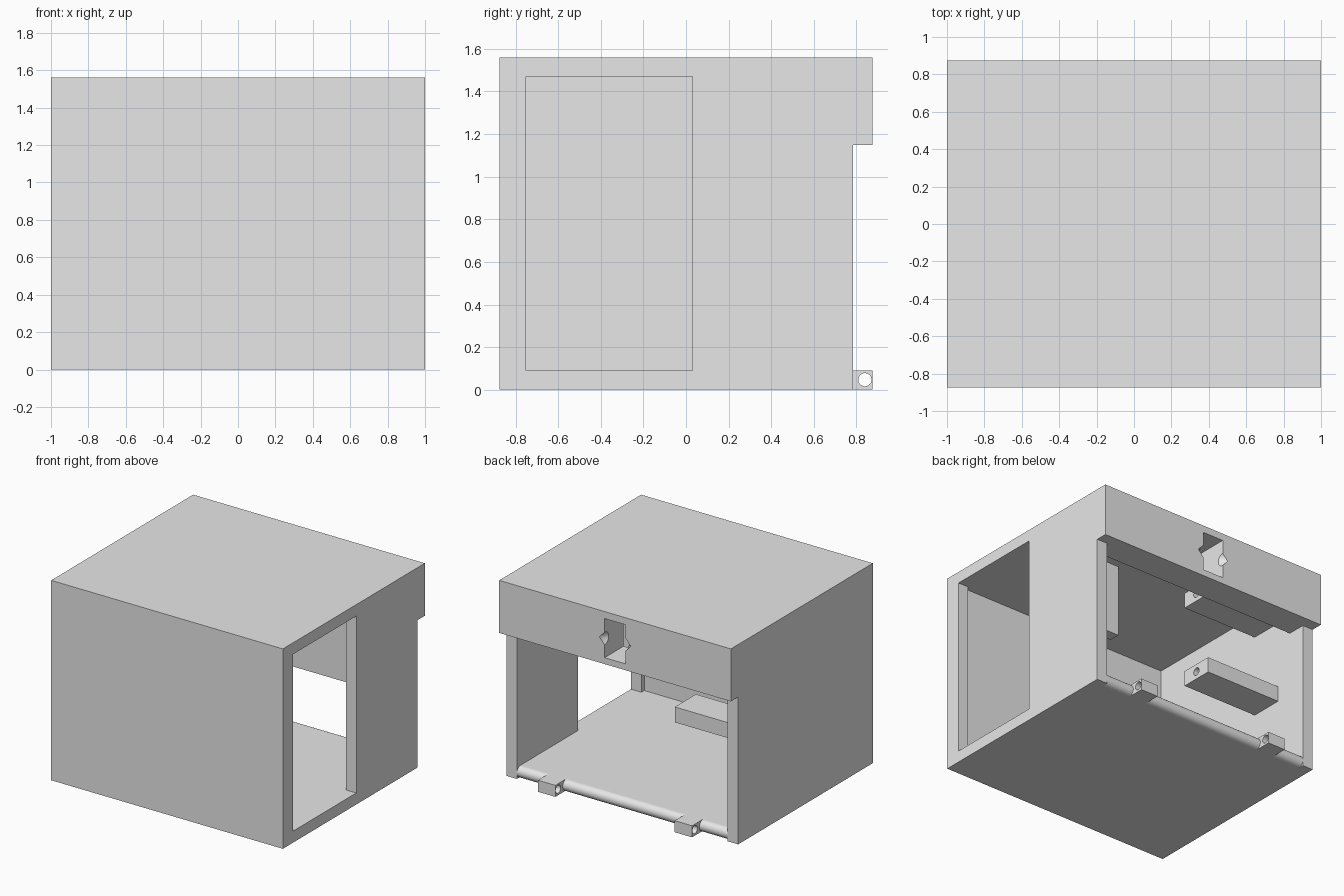
import bpy
import math

cube = bpy.data.objects.get("Cube")
if cube:
    bpy.data.objects.remove(cube, do_unlink=True)

grey = bpy.data.materials.new("plain_grey")
grey.use_nodes = True
COLOUR = (0.8, 0.8, 0.8, 1)
grey.diffuse_color = COLOUR
grey.node_tree.nodes["Principled BSDF"].inputs["Base Color"].default_value = COLOUR

W, T, H = 1.0, 0.09, 1.56          # half width, wall thickness, height
FRONT, REAR, BACK = -0.875, 0.785, 0.875
INNER = W - T


def finish(ob, name):
    ob.name = name
    ob.data.materials.clear()
    ob.data.materials.append(grey)
    return ob


def box(name, xs, ys, zs):
    """Box given by its span on each axis."""
    spans = (xs, ys, zs)
    bpy.ops.mesh.primitive_cube_add(size=1, location=[(a + b) / 2 for a, b in spans])
    ob = bpy.context.object
    ob.scale = [b - a for a, b in spans]
    bpy.ops.object.transform_apply(location=False, rotation=False, scale=True)
    return finish(ob, name)


def rod(name, centre, r1, r2, length, turn=1):
    """Cylinder or cone lying along x."""
    bpy.ops.mesh.primitive_cone_add(vertices=32, radius1=r1, radius2=r2, depth=length,
                                    location=centre, rotation=(0, turn * math.pi / 2, 0))
    return finish(bpy.context.object, name)


def boolean(ob, other, operation):
    """Apply a boolean and remove the second solid."""
    other.hide_render = True
    mod = ob.modifiers.new(operation, "BOOLEAN")
    mod.operation, mod.object, mod.solver = operation, other, "EXACT"
    bpy.context.view_layer.objects.active = ob
    bpy.ops.object.modifier_apply(modifier=mod.name)
    bpy.data.objects.remove(other, do_unlink=True)


def cut(ob, other):
    boolean(ob, other, "DIFFERENCE")


# Main shell with an overhanging band at the top of the back
shell = box("shell", (-W, W), (FRONT, BACK), (0, H))
cut(shell, box("overhang_cutter", (-2, 2), (REAR, 2), (-1, 1.15)))

# Interior room, back opening and side window
LINTEL = 0.64
cut(shell, box("room_cutter", (-INNER, INNER), (FRONT + T, LINTEL), (T, H - T)))
cut(shell, box("opening_cutter", (-INNER, INNER), (LINTEL - 0.1, 1), (T, 1.15)))
cut(shell, box("window_cutter", (INNER - 0.05, W + 0.1), (-0.75, 0.03), (T, H - T)))

# Latch slot in the band with a cone dimple on each side
slot = 0.09
cut(shell, box("slot_cutter", (-slot, slot), (LINTEL - 0.05, 1), (1.2, 1.505)))
for side in (-1, 1):
    cut(shell, rod("dimple_cutter", (side * (slot + 0.02), BACK, 1.35), 0.055, 0, 0.05, side))

# Floor edge: square sill removed and replaced by a rounded one
cut(shell, box("sill_cutter", (-INNER, INNER), (REAR - T / 2, 1), (-0.1, T + 0.02)))
sill = rod("rounded_sill", (0, REAR - T / 2, T / 2), T / 2, T / 2, 2 * INNER)

# Hinge knuckles with pin holes
for side, label in ((1, "left"), (-1, "right")):
    x = side * 0.59
    knuckle = box(label + "_hinge_knuckle", (x - 0.075, x + 0.075), (0.74, BACK), (0, T))
    cut(knuckle, rod("pin_cutter", (x, 0.84, 0.047), 0.031, 0.031, 0.4))

# Two brackets on the right wall, each with a blind screw hole
for label, low in (("lower", 0.65), ("upper", 1.29)):
    bracket = box(label + "_bracket", (-INNER, -0.26), (0.25, 0.51), (low, low + 0.12))
    cut(bracket, rod("screw_cutter", (-0.36, 0.38, low + 0.06), 0.03, 0.03, 0.3))

# Panel hanging from the ceiling beside the window
box("hanging_panel", (0.276, INNER), (0.07, 0.157), (0.908, H - T))

for ob in bpy.context.scene.objects:
    if ob.type == "MESH":
        bpy.ops.object.select_all(action="DESELECT")
        ob.select_set(True)
        bpy.context.view_layer.objects.active = ob
        bpy.ops.object.shade_smooth_by_angle(angle=math.radians(30))
